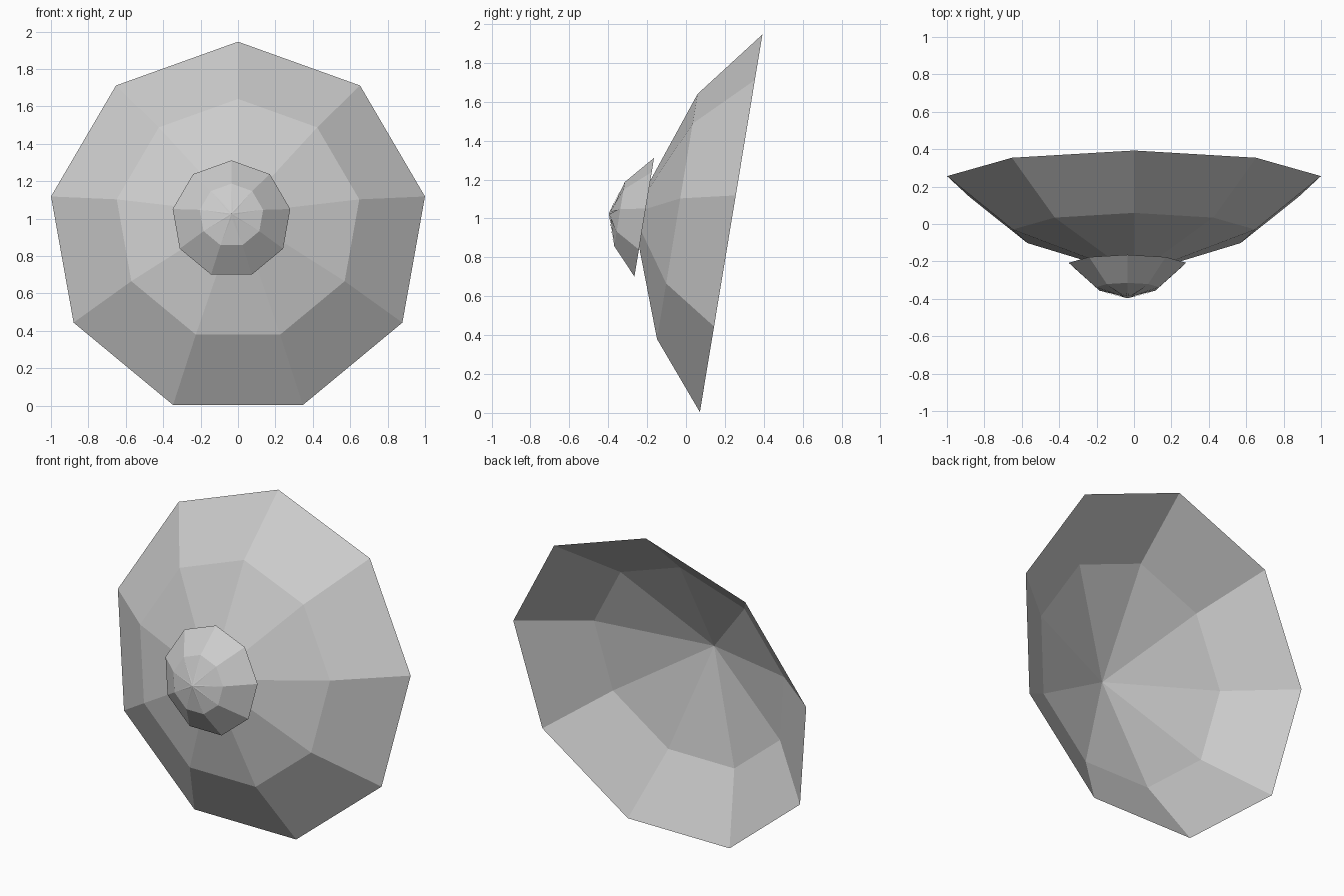
import bpy, bmesh, math
from mathutils import Matrix, Vector

if "Cube" in bpy.data.objects:
    bpy.data.objects.remove(bpy.data.objects["Cube"])

SIDES = 9
TILT = math.radians(9.4)

grey = bpy.data.materials.new("plain_grey")
grey.diffuse_color = (0.6, 0.6, 0.6, 1)
grey.use_nodes = True
grey.node_tree.nodes["Principled BSDF"].inputs["Base Color"].default_value = grey.diffuse_color


def place(name, bm, apex):
    """Turn local +z (the dish axis) to the front, tilt it up, move the apex."""
    turn = Matrix.Rotation(math.pi / 2 - TILT, 4, 'X')
    bm.transform(Matrix.Translation(Vector(apex)) @ turn)
    mesh = bpy.data.meshes.new(name)
    bm.to_mesh(mesh)
    bm.free()
    mesh.materials.append(grey)
    ob = bpy.data.objects.new(name, mesh)
    bpy.context.collection.objects.link(ob)


def ring(bm, radius, depth, offset=0.0):
    pts = []
    for i in range(SIDES):
        a = math.pi / 2 + (i + offset) * math.tau / SIDES
        pts.append(bm.verts.new((radius * math.cos(a), radius * math.sin(a), -depth)))
    return pts


def dish(name, apex, profile):
    """Open faceted bowl: apex fan plus one band per further profile point."""
    bm = bmesh.new()
    tip = bm.verts.new((0, 0, 0))
    rings = [ring(bm, r, d) for r, d in profile]
    for i in range(SIDES):
        j = (i + 1) % SIDES
        bm.faces.new((tip, rings[0][i], rings[0][j]))
        for a, b in zip(rings, rings[1:]):
            bm.faces.new((a[i], b[i], b[j], a[j]))
    place(name, bm, apex)


def star(name, apex, tip_radius, tip_depth, inner_radius, inner_depth):
    """Thin pointed star whose arms lie along the ridges of the small dish."""
    bm = bmesh.new()
    top = bm.verts.new((0, 0, 0))
    tips = ring(bm, tip_radius, tip_depth)
    notches = ring(bm, inner_radius, inner_depth, 0.5)
    for i in range(SIDES):
        bm.faces.new((top, notches[i - 1], tips[i]))
        bm.faces.new((top, tips[i], notches[i]))
    place(name, bm, apex)


# Large rear dish
dish("large_dish", (0, -0.275, 1.028), [(0.6585, 0.23), (1.015, 0.509)])
# Small front dish
dish("small_dish", (-0.035, -0.392, 1.026), [(0.172, 0.050), (0.319, 0.178)])
# Star on the nose of the small dish
star("nose_star", (-0.035, -0.397, 1.027), 0.155, 0.047, 0.022, 0.008)
